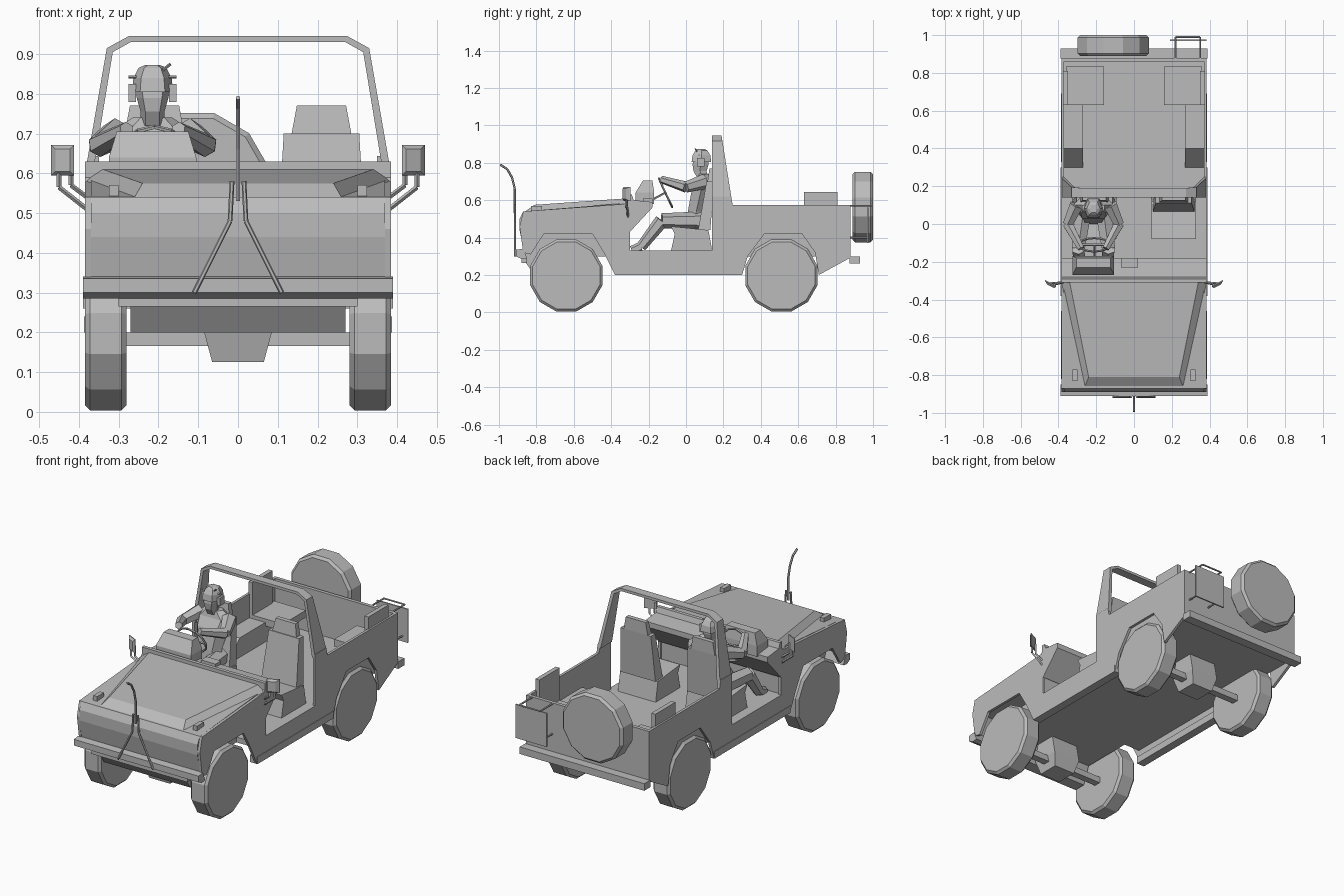
import bpy
import bmesh
from math import radians, sin, cos, tau
from mathutils import Vector, Matrix

default_cube = bpy.data.objects.get("Cube")
if default_cube:
    bpy.data.objects.remove(default_cube, do_unlink=True)

grey = bpy.data.materials.new("plain grey")
grey.use_nodes = True
grey.diffuse_color = (0.5, 0.5, 0.5, 1)
grey.node_tree.nodes["Principled BSDF"].inputs["Base Color"].default_value = grey.diffuse_color

HALF = 0.385      # half width of the body
SKIN = 0.37       # inner side of the body panels
SIDES = (("left", 1), ("right", -1))


def finish(name, bm):
    bmesh.ops.recalc_face_normals(bm, faces=bm.faces[:])
    mesh = bpy.data.meshes.new(name)
    bm.to_mesh(mesh)
    bm.free()
    mesh.materials.append(grey)
    part = bpy.data.objects.new(name, mesh)
    bpy.context.scene.collection.objects.link(part)


def loft(name, rings):
    """Skin a list of equal rings and cap both ends."""
    bm = bmesh.new()
    rows = [[bm.verts.new(point) for point in ring] for ring in rings]
    count = len(rows[0])
    for low, high in zip(rows, rows[1:]):
        for i in range(count):
            j = (i + 1) % count
            bm.faces.new((low[i], low[j], high[j], high[i]))
    bm.faces.new(rows[0])
    bm.faces.new(rows[-1])
    finish(name, bm)


def prism(name, profile, x_start, x_end):
    """Extrude a side profile of (y, z) points across x."""
    loft(name, [[(x, y, z) for y, z in profile] for x in (x_start, x_end)])


def box(name, xs, ys, zs):
    (y0, y1), (z0, z1) = ys, zs
    prism(name, [(y0, z0), (y1, z0), (y1, z1), (y0, z1)], *xs)


def slab(mid, half, front, rear, z):
    """One level rectangle, for lofting upwards."""
    return [(mid - half, front, z), (mid + half, front, z),
            (mid + half, rear, z), (mid - half, rear, z)]


def limb(bm, start, end, r_start, r_end, sides):
    start, end = Vector(start), Vector(end)
    axis = end - start
    turn = axis.to_track_quat('Z', 'Y').to_matrix().to_4x4()
    bmesh.ops.create_cone(bm, cap_ends=True, segments=sides, radius1=r_start,
                          radius2=r_end, depth=axis.length,
                          matrix=Matrix.Translation((start + end) / 2) @ turn)


def rods(name, paths, radius, sides=6):
    bm = bmesh.new()
    for path in paths:
        for start, end in zip(path, path[1:]):
            limb(bm, start, end, radius, radius, sides)
    finish(name, bm)


def wheel(name, centre, turn, width, radius=0.2):
    bm = bmesh.new()
    bmesh.ops.create_cone(bm, cap_ends=True, segments=12, radius1=radius,
                          radius2=radius, depth=width,
                          matrix=Matrix.Rotation(radians(15), 4, 'Z'))
    rims = [e for e in bm.edges if abs(e.verts[0].co.z - e.verts[1].co.z) < 0.001]
    bmesh.ops.bevel(bm, geom=rims, offset=0.013, segments=1, affect='EDGES')
    bm.transform(Matrix.Translation(centre) @ turn)
    finish(name, bm)


# Body sides with wheel arches, door opening and the slanted tail
outline = [(-0.87, 0.32), (-0.89, 0.46), (-0.87, 0.54), (-0.32, 0.58), (-0.3, 0.6),
           (-0.3, 0.33), (0.14, 0.33), (0.14, 0.62), (0.24, 0.62), (0.25, 0.575),
           (0.875, 0.575), (0.875, 0.29), (0.71, 0.2), (0.69, 0.32), (0.62, 0.42),
           (0.42, 0.42), (0.33, 0.3), (0.3, 0.2), (-0.38, 0.2), (-0.44, 0.32),
           (-0.5, 0.42), (-0.76, 0.42), (-0.83, 0.31)]
well = [(0.3, 0.33), (0.4, 0.44), (0.7, 0.44), (0.78, 0.33)]
for side, s in SIDES:
    prism(side + "_body_side", outline, s * SKIN, s * HALF)
    prism(side + "_wheel_well", well, s * 0.27, s * SKIN)
    box(side + "_sill", (s * 0.34, s * 0.388), (-0.38, 0.3), (0.2, 0.24))

# Nose, bonnet and engine housing
prism("nose", [(-0.87, 0.34), (-0.89, 0.44), (-0.89, 0.5), (-0.87, 0.54),
               (-0.31, 0.585), (-0.31, 0.43), (-0.82, 0.43)], -SKIN, SKIN)
bonnet_base = [(-HALF, -0.31, 0.58), (HALF, -0.31, 0.58), (0.26, -0.86, 0.54), (-0.26, -0.86, 0.54)]
bonnet_top = [(-0.34, -0.31, 0.61), (0.34, -0.31, 0.61), (0.24, -0.81, 0.575), (-0.24, -0.81, 0.575)]
loft("bonnet", [bonnet_base, bonnet_top])
prism("engine_housing", [(-0.86, 0.34), (-0.86, 0.27), (-0.81, 0.2), (-0.74, 0.2),
                         (-0.7, 0.3), (-0.34, 0.3), (-0.34, 0.43), (-0.82, 0.43)], -0.27, 0.27)
prism("front_bumper", [(-0.87, 0.34), (-0.91, 0.335), (-0.91, 0.3), (-0.88, 0.285),
                       (-0.85, 0.29)], -0.39, 0.39)
box("front_valance", (-0.3, 0.3), (-0.88, -0.85), (0.265, 0.29))
box("firewall", (-SKIN, SKIN), (-0.34, -0.31), (0.3, 0.5))

# Dashboard, instrument cowl and radio
prism("dashboard", [(-0.31, 0.58), (-0.31, 0.63), (-0.29, 0.63), (-0.28, 0.6),
                    (-0.18, 0.59), (-0.18, 0.56), (-0.3, 0.43)], -HALF, HALF)
loft("instrument_cowl", [slab(-0.215, 0.11, -0.27, -0.17, 0.58),
                         slab(-0.215, 0.11, -0.27, -0.17, 0.64),
                         slab(-0.215, 0.09, -0.23, -0.18, 0.705)])
box("radio", (-0.07, 0.02), (-0.23, -0.18), (0.58, 0.61))

# Floor, tailgate and rear bumper
box("floor", (-SKIN, SKIN), (-0.4, 0.875), (0.3, 0.33))
box("tailgate", (-HALF, HALF), (0.86, 0.88), (0.29, 0.575))
box("rear_bumper", (-0.39, 0.39), (0.875, 0.93), (0.26, 0.3))

# Roll bar, wide at its feet and slim across the top
half_bar = [(0.385, 0.6, 0.365, 0.6, 0.245), (0.33, 0.915, 0.315, 0.905, 0.195),
            (0.275, 0.945, 0.27, 0.93, 0.19)]
stations = [(s * xo, zo, s * xi, zi, back) for s, bars in
            ((-1, half_bar), (1, half_bar[::-1])) for xo, zo, xi, zi, back in bars]
loft("roll_bar", [[(xo, 0.14, zo), (xo, back, zo), (xi, back, zi), (xi, 0.14, zi)]
                  for xo, zo, xi, zi, back in stations])

# Front seats and rear side seats
for side, s in SIDES:
    mid = s * 0.21
    prism(side + "_seat_base", [(-0.08, 0.33), (-0.06, 0.42), (-0.08, 0.46),
                                (0.12, 0.44), (0.14, 0.33)], mid - 0.118, mid + 0.118)
    loft(side + "_seat_back", [slab(mid, *level) for level in (
        (0.11, 0.065, 0.13, 0.44), (0.095, 0.11, 0.15, 0.7),
        (0.075, 0.115, 0.15, 0.7), (0.062, 0.125, 0.15, 0.77))])
    box(side + "_rear_cushion", (s * 0.16, s * 0.36), (0.63, 0.835), (0.42, 0.46))
    box(side + "_rear_backrest", (s * 0.35, s * 0.375), (0.63, 0.81), (0.44, 0.643))

# Wheels, axles and spare
sideways = Matrix.Rotation(radians(90), 4, 'Y')
for place, y in (("front", -0.64), ("rear", 0.51)):
    for side, s in SIDES:
        wheel(f"{place}_{side}_wheel", (s * 0.333, y, 0.197), sideways, 0.105)
    box(place + "_axle", (-0.29, 0.29), (y - 0.02, y + 0.02), (0.165, 0.2))
    loft(place + "_differential", [slab(0, w, y - d, y + d, z) for w, d, z in (
        (0.065, 0.06, 0.125), (0.085, 0.08, 0.2), (0.085, 0.06, 0.3))])
wheel("spare_wheel", (-0.11, 0.945, 0.563), Matrix.Rotation(radians(90), 4, 'X'), 0.11, 0.195)

# Rear carrier plate with its handle
box("carrier_plate", (0.19, 0.385), (0.968, 0.976), (0.37, 0.56))
rods("carrier_frame", [[(0.22, 0.87, 0.57), (0.22, 0.99, 0.57), (0.35, 0.99, 0.57), (0.35, 0.87, 0.57)],
                       [(0.22, 0.87, 0.4), (0.22, 0.97, 0.4)], [(0.35, 0.87, 0.4), (0.35, 0.97, 0.4)]], 0.005)

# Wire cutter on the nose
braces = [[(s * 0.11, -0.915, 0.3), (s * 0.02, -0.915, 0.48), (s * 0.015, -0.915, 0.58)]
          for _, s in SIDES]
post = [(0, -0.915, 0.53), (0, -0.915, 0.66), (0, -0.93, 0.72), (0, -0.955, 0.765), (0, -0.993, 0.79)]
rods("wire_cutter", braces + [post], 0.006)

# Mirrors, turned slightly outwards, and marker lights
for side, s in SIDES:
    loft(side + "_mirror", [
        [(s * (0.441 + dx), -0.318 + dx * 0.5 + shift, 0.633 + dz)
         for dx, dz in ((-w, -h), (w, -h), (w, h), (-w, h))]
        for w, h, shift in ((0.018, 0.028, -0.012), (0.029, 0.038, 0.0), (0.029, 0.038, 0.006))])
    rods(side + "_mirror_arm", [[(s * 0.38, -0.31, 0.51), (s * 0.45, -0.315, 0.565),
                                 (s * 0.45, -0.315, 0.63)],
                                [(s * 0.38, -0.31, 0.54), (s * 0.42, -0.32, 0.57),
                                 (s * 0.42, -0.32, 0.63)]], 0.006, 4)
    box(side + "_marker_light", (s * 0.3, s * 0.325), (-0.83, -0.77), (0.54, 0.57))

# Steering wheel and column
hub = Vector((-0.21, -0.11, 0.64))
across = Vector((0, -0.42, 0.9))
rim = [hub + 0.085 * (Vector((1, 0, 0)) * cos(tau * i / 12) + across * sin(tau * i / 12))
       for i in range(13)]
rods("steering_wheel", [rim, [rim[0], rim[6]], [hub, (hub.x, -0.22, 0.58)]], 0.006, 5)

# Driver
X = -0.215


def body_rings(*levels):
    """Six-sided rings from (half width, front, rear, height)."""
    return [[(X - w, (front + rear) / 2, z), (X - w * 0.6, front, z), (X + w * 0.6, front, z),
             (X + w, (front + rear) / 2, z), (X + w * 0.6, rear, z), (X - w * 0.6, rear, z)]
            for w, front, rear, z in levels]


loft("driver_torso", body_rings(
    (0.08, 0.0, 0.1, 0.45), (0.075, 0.01, 0.1, 0.54), (0.1, 0.03, 0.13, 0.65),
    (0.11, 0.06, 0.14, 0.7), (0.05, 0.07, 0.13, 0.74)))
loft("driver_head", body_rings(
    (0.03, 0.06, 0.12, 0.72), (0.03, 0.04, 0.11, 0.755), (0.04, 0.035, 0.12, 0.79),
    (0.045, 0.04, 0.12, 0.82)))
loft("driver_helmet", body_rings(
    (0.052, 0.03, 0.135, 0.805), (0.048, 0.035, 0.13, 0.84), (0.035, 0.05, 0.115, 0.865),
    (0.018, 0.06, 0.1, 0.873)))
rods("helmet_antenna", [[(X - 0.06, 0.07, 0.842), (X + 0.06, 0.07, 0.842)],
                        [(X + 0.02, 0.06, 0.855), (X + 0.045, 0.05, 0.875)]], 0.004, 4)
limbs = bmesh.new()
for side, s in SIDES:
    shoulder, elbow = (X + s * 0.09, 0.1, 0.7), (X + s * 0.135, 0.0, 0.67)
    hand = (X + s * 0.065, -0.13, 0.71)
    hip, knee = (X + s * 0.05, 0.09, 0.49), (X + s * 0.08, -0.13, 0.49)
    ankle, toe = (X + s * 0.07, -0.24, 0.35), (X + s * 0.07, -0.29, 0.33)
    limb(limbs, shoulder, elbow, 0.04, 0.03, 6)
    limb(limbs, elbow, hand, 0.03, 0.02, 6)
    limb(limbs, hip, knee, 0.05, 0.04, 6)
    limb(limbs, knee, ankle, 0.038, 0.028, 6)
    limb(limbs, ankle, toe, 0.028, 0.025, 6)
    box(f"driver_{side}_earcup", (X + s * 0.042, X + s * 0.06), (0.06, 0.1), (0.78, 0.825))
finish("driver_limbs", limbs)
